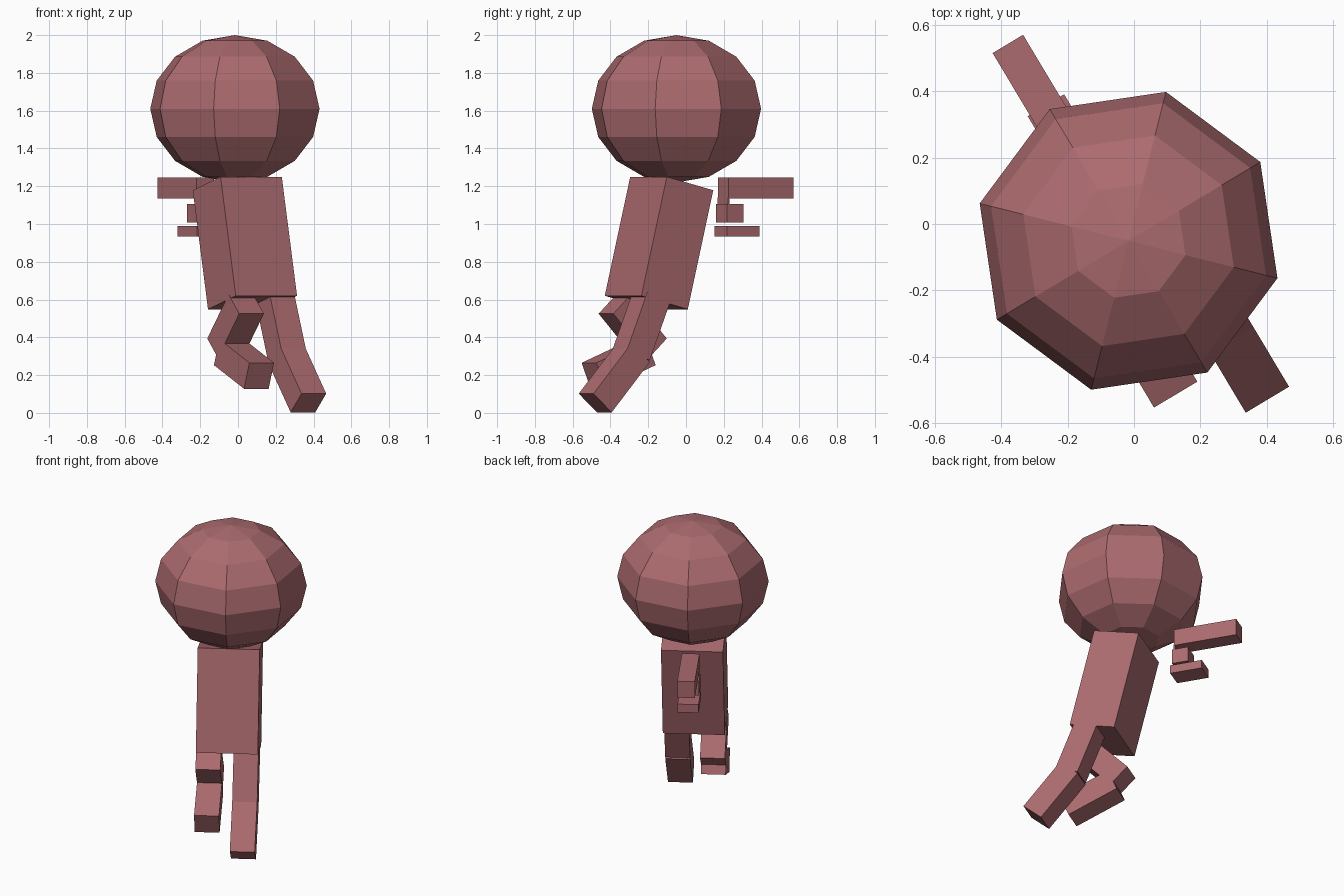
import bpy, bmesh, math
from mathutils import Matrix

if "Cube" in bpy.data.objects:
    bpy.data.objects.remove(bpy.data.objects["Cube"])

# The figure is built facing +y, then turned about z
TURN = Matrix.Rotation(math.radians(30.9), 4, 'Z')

mat = bpy.data.materials.new("dusty_red")
mat.diffuse_color = (0.41, 0.147, 0.159, 1)
mat.use_nodes = True
mat.node_tree.nodes["Principled BSDF"].inputs["Base Color"].default_value = mat.diffuse_color


def finish(name, bm):
    bmesh.ops.recalc_face_normals(bm, faces=bm.faces)
    mesh = bpy.data.meshes.new(name)
    bm.to_mesh(mesh)
    bm.free()
    mesh.materials.append(mat)
    ob = bpy.data.objects.new(name, mesh)
    ob.matrix_world = TURN
    bpy.context.collection.objects.link(ob)
    return ob


def slab(name, profile, x0, x1):
    """Side profile of (y, z) points extruded from x0 to x1."""
    bm = bmesh.new()
    face = bm.faces.new([bm.verts.new((x0, y, z)) for y, z in profile])
    ext = bmesh.ops.extrude_face_region(bm, geom=[face])
    verts = [g for g in ext["geom"] if isinstance(g, bmesh.types.BMVert)]
    bmesh.ops.translate(bm, verts=verts, vec=(x1 - x0, 0, 0))
    return finish(name, bm)


def limb(name, corner, end, width, x0, x1):
    """Tilted box: one long side runs corner -> end, width to its right."""
    dy, dz = end[0] - corner[0], end[1] - corner[1]
    k = width / math.hypot(dy, dz)
    ny, nz = dz * k, -dy * k
    slab(name, [corner, end, (end[0] + ny, end[1] + nz),
                (corner[0] + ny, corner[1] + nz)], x0, x1)


def block(name, y0, y1, z0, z1, x0, x1):
    slab(name, [(y0, z0), (y1, z0), (y1, z1), (y0, z1)], x0, x1)


# Head: eight-sided low-poly ball, slightly flattened
bm = bmesh.new()
bmesh.ops.create_uvsphere(bm, u_segments=8, v_segments=8, radius=1)
bmesh.ops.scale(bm, vec=(0.462, 0.462, 0.39), verts=bm.verts)
bmesh.ops.translate(bm, vec=(-0.04, -0.035, 1.61), verts=bm.verts)
finish("head", bm)

# Torso leaning forward
limb("torso", (-0.363, 0.62), (-0.206, 1.25), 0.295, -0.231, 0.147)

# Right leg stretched back
limb("right_thigh", (-0.452, 0.335), (-0.325, 0.645), 0.15, -0.003, 0.149)
limb("right_shin", (-0.66, 0.102), (-0.425, 0.368), 0.15, -0.003, 0.149)

# Left leg bent at the knee
limb("left_thigh", (-0.18, 0.291), (-0.40, 0.525), 0.15, -0.232, -0.08)
limb("left_shin", (-0.505, 0.265), (-0.195, 0.39), 0.148, -0.232, -0.08)

# Small stepped piece held in front of the chest
block("front_bar", 0.258, 0.66, 1.135, 1.245, -0.101, 0.006)
block("front_neck", 0.256, 0.266, 1.10, 1.14, -0.101, 0.006)
block("front_block", 0.248, 0.35, 1.008, 1.105, -0.105, 0.01)
block("front_plate", 0.24, 0.443, 0.935, 0.99, -0.108, 0.02)
